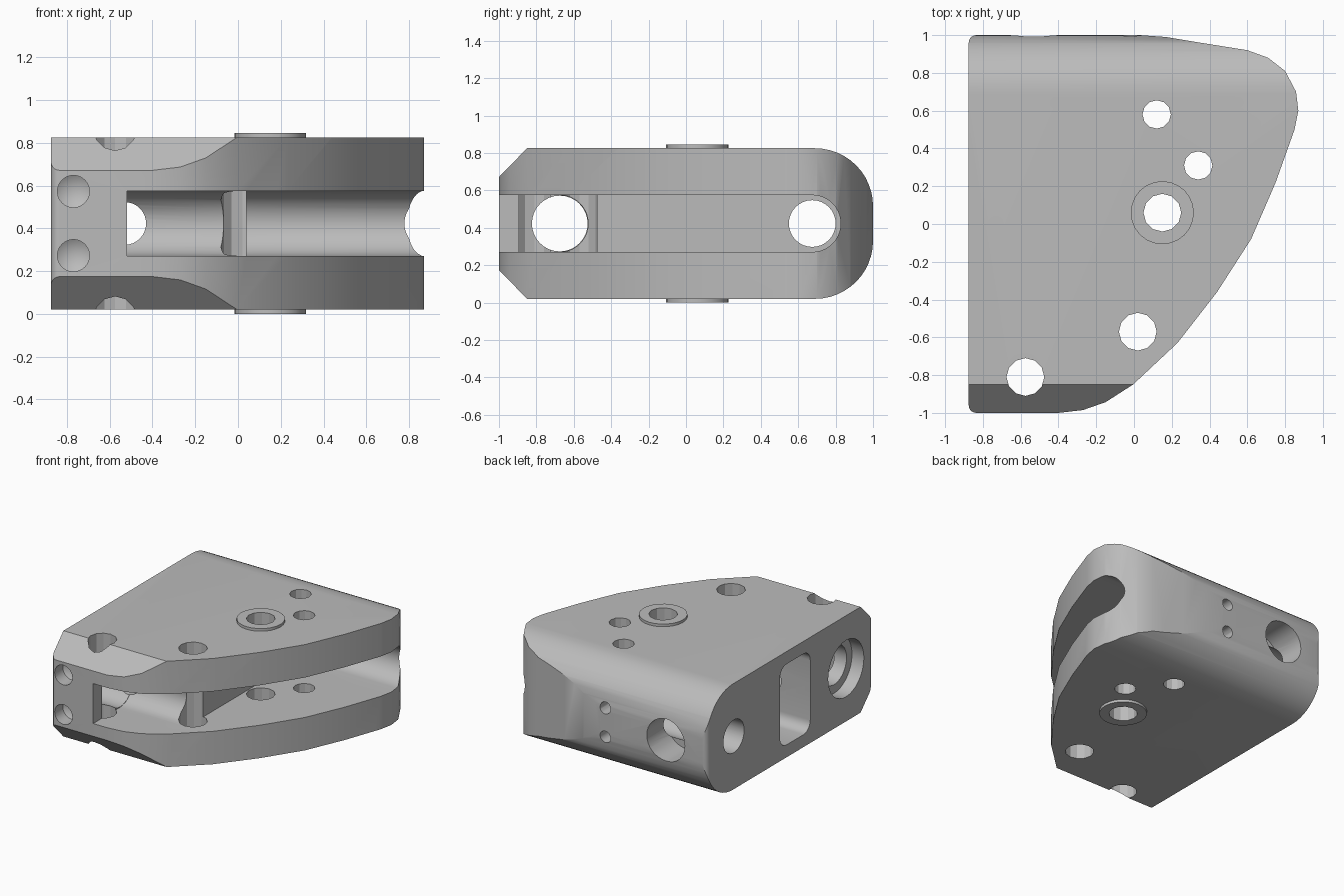
import bpy, bmesh
from math import sin, cos, pi, radians

if "Cube" in bpy.data.objects:
    bpy.data.objects.remove(bpy.data.objects["Cube"])

MID = 0.4225          # mid height of the block
TOP, BOTTOM = 0.825, 0.02

steel = bpy.data.materials.new("machined_grey")
steel.use_nodes = True
grey = (0.5, 0.5, 0.5, 1)
steel.diffuse_color = grey
steel.node_tree.nodes["Principled BSDF"].inputs["Base Color"].default_value = grey


def place(axis, u, v, w):
    return {"x": (w, u, v), "y": (u, w, v), "z": (u, v, w)}[axis]


def prism(name, points, axis, lo, hi):
    """Extrude a 2D outline along an axis."""
    bm = bmesh.new()
    face = bm.faces.new([bm.verts.new(place(axis, u, v, lo)) for u, v in points])
    new = bmesh.ops.extrude_face_region(bm, geom=[face])["geom"]
    bmesh.ops.translate(bm, vec=place(axis, 0, 0, hi - lo),
                        verts=[g for g in new if isinstance(g, bmesh.types.BMVert)])
    bmesh.ops.recalc_face_normals(bm, faces=bm.faces)
    mesh = bpy.data.meshes.new(name)
    bm.to_mesh(mesh)
    bm.free()
    mesh.materials.append(steel)
    obj = bpy.data.objects.new(name, mesh)
    bpy.context.collection.objects.link(obj)
    return obj


def arc(u, v, r, start, end, n):
    angles = [radians(start + (end - start) * i / n) for i in range(n + 1)]
    return [(u + r * cos(a), v + r * sin(a)) for a in angles]


def cylinder(name, u, v, r, axis, lo, hi, sides=32):
    return prism(name, arc(u, v, r, 0, 360, sides)[:-1], axis, lo, hi)


def combine(target, tool, operation="DIFFERENCE"):
    mod = target.modifiers.new(tool.name, "BOOLEAN")
    mod.object, mod.operation, mod.solver = tool, operation, "EXACT"
    bpy.context.view_layer.objects.active = target
    bpy.ops.object.modifier_apply(modifier=mod.name)
    bpy.data.objects.remove(tool)


# Body: plan outline crossed with the side profile
curve = [(-0.4, -1), (-0.27, -0.985), (-0.15, -0.943), (-0.005, -0.85), (0.23, -0.63),
         (0.44, -0.36), (0.62, -0.08), (0.75, 0.22), (0.85, 0.5), (0.87, 0.6),
         (0.858, 0.7), (0.8, 0.81), (0.71, 0.88), (0.6, 0.92), (0.35, 0.96),
         (0.17, 0.99), (0.03, 1)]
plan = (arc(-0.835, -0.96, 0.04, 180, 270, 5) + curve
        + arc(-0.835, 0.96, 0.04, 90, 180, 5))
body = prism("pulley_block_body", plan, "z", BOTTOM, TOP)
side = ([(-1.001, 0.175), (-0.85, BOTTOM)]
        + arc(0.69, BOTTOM + 0.31, 0.31, -90, 0, 12)
        + arc(0.69, TOP - 0.31, 0.31, 0, 90, 12)
        + [(-0.85, TOP), (-1.001, 0.67)])
combine(body, prism("side_profile", side, "x", -1.2, 1.2), "INTERSECT")

# Raised pivot bosses above and below
combine(body, cylinder("bosses", 0.15, 0.06, 0.167, "z", 0, 0.845, 24), "UNION")


# Round-ended slots for the wheel and the front opening
def slot(name, end_y, x_start):
    outline = [(-1.3, MID - 0.152)] + arc(end_y, MID, 0.152, -90, 90, 20) + [(-1.3, MID + 0.152)]
    combine(body, prism(name, outline, "x", x_start, 1.3))


slot("wheel_slot", 0.675, 0.04)
slot("front_slot", -0.675, -0.52)

# Holes down through the plates
for x, y, r in [(-0.575, -0.81, 0.1), (0.02, -0.57, 0.1), (0.15, 0.06, 0.1),
                (0.12, 0.58, 0.075), (0.34, 0.31, 0.075)]:
    combine(body, cylinder("plate_hole", x, y, r, "z", -0.5, 1.5, 12))

# Bores from the flat side
combine(body, cylinder("rear_bore", 0.675, MID, 0.125, "x", -1.2, 0.2))
combine(body, cylinder("front_bore", -0.675, MID, 0.149, "x", -1.2, -0.4))
combine(body, cylinder("front_counterbore", -0.675, MID, 0.215, "x", -1.2, -0.775))

# Rounded pocket in the flat side
pocket = []
for y, z, a in [(0.04, 0.65, 0), (-0.165, 0.65, 90), (-0.165, 0.195, 180), (0.04, 0.195, 270)]:
    pocket += arc(y, z, 0.08, a, a + 90, 6)
combine(body, prism("side_pocket", pocket, "x", -1.2, -0.35))

# Long bore and screw holes from the rear
combine(body, cylinder("long_bore", -0.53, MID, 0.1, "y", -0.6, 1.2))
combine(body, cylinder("long_counterbore", -0.53, MID, 0.16, "y", 0.75, 1.2))
for dz in (-0.11, 0.11):
    combine(body, cylinder("rear_screw_hole", -0.02, MID + dz, 0.045, "y", 0.7, 1.2, 16))

# Drilled front holes with conical ends
for dz in (-0.15, 0.15):
    drill = cylinder("front_drill", -0.77, MID + dz, 0.075, "y", -1.2, -0.9, 24)
    bm = bmesh.new()
    bm.from_mesh(drill.data)
    bm.faces.ensure_lookup_table()
    tip = max(bm.faces, key=lambda f: f.calc_center_median().y)
    poke = bmesh.ops.poke(bm, faces=[tip])
    poke["verts"][0].co.y += 0.045
    bm.to_mesh(drill.data)
    bm.free()
    combine(body, drill)

bpy.ops.object.select_all(action="DESELECT")
body.select_set(True)
bpy.context.view_layer.objects.active = body
bpy.ops.object.shade_smooth_by_angle(angle=radians(25))
